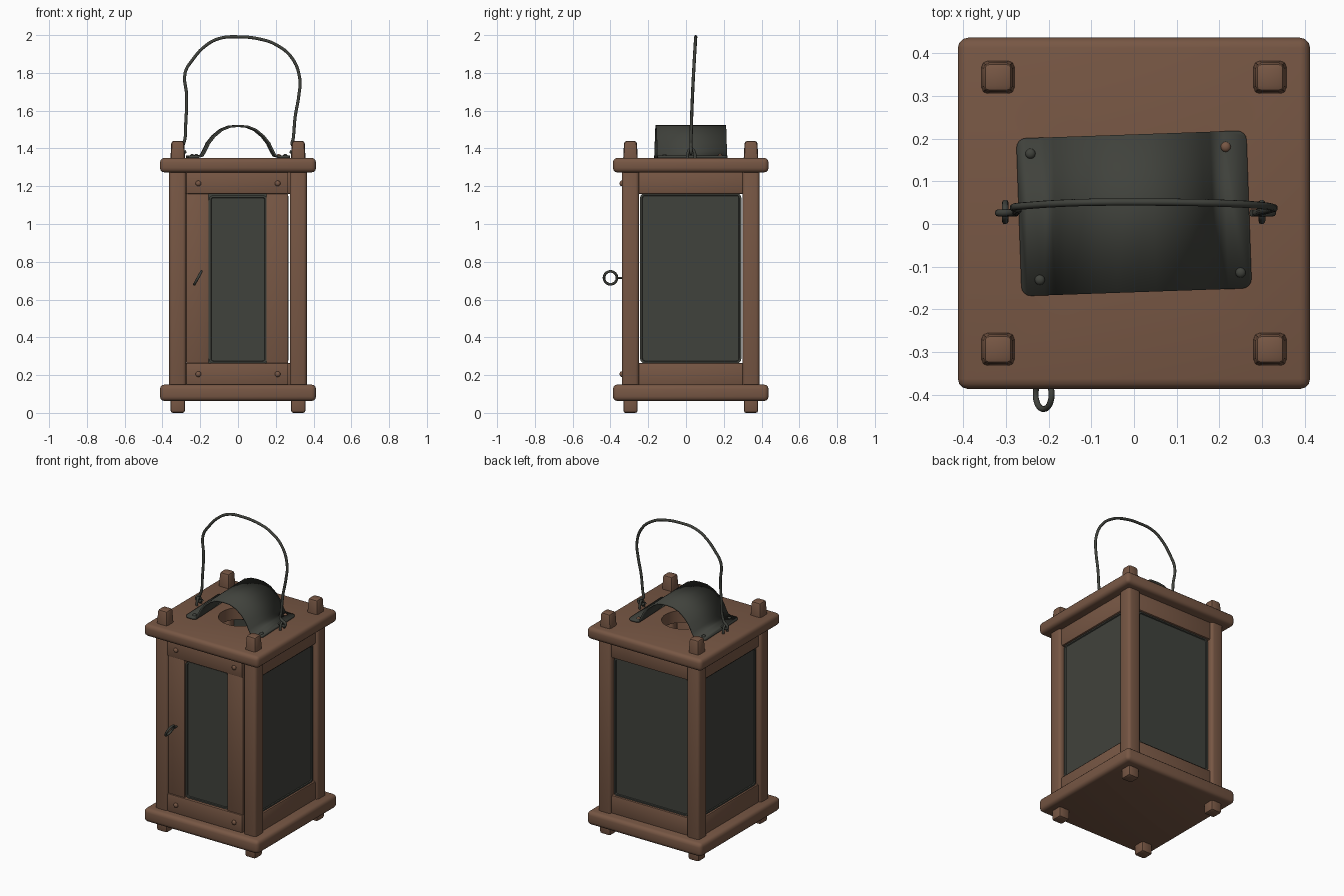
import bpy, bmesh, math
from mathutils import Matrix, Vector

if "Cube" in bpy.data.objects:
    bpy.data.objects.remove(bpy.data.objects["Cube"])

CY = 0.025  # body centre in y


def material(name, rgb):
    m = bpy.data.materials.new(name)
    m.diffuse_color = (*rgb, 1)
    m.use_nodes = True
    m.node_tree.nodes["Principled BSDF"].inputs["Base Color"].default_value = m.diffuse_color
    return m


WOOD = material("brown_wood", (0.185, 0.095, 0.058))
METAL = material("dark_metal", (0.051, 0.054, 0.045))


def finish(name, bm, mat, matrix=None, angle=40):
    bmesh.ops.recalc_face_normals(bm, faces=bm.faces)
    me = bpy.data.meshes.new(name)
    bm.to_mesh(me)
    bm.free()
    me.materials.append(mat)
    ob = bpy.data.objects.new(name, me)
    bpy.context.collection.objects.link(ob)
    if matrix:
        ob.matrix_world = matrix
    smooth(ob, angle)
    return ob


def smooth(ob, angle=40):
    bpy.ops.object.select_all(action='DESELECT')
    ob.select_set(True)
    bpy.context.view_layer.objects.active = ob
    bpy.ops.object.shade_smooth_by_angle(angle=math.radians(angle))


def box_mesh(lo, hi):
    lo, hi = Vector(lo), Vector(hi)
    bm = bmesh.new()
    bmesh.ops.create_cube(bm, size=1)
    for v in bm.verts:
        v.co = (lo + hi) / 2 + v.co * (hi - lo)
    return bm


def box(name, lo, hi, bevel=0.008, seg=2, mat=WOOD, matrix=None, taper=1.0):
    bm = box_mesh(lo, hi)
    mid = (Vector(lo) + Vector(hi)) / 2
    for v in bm.verts:
        if v.co.z > mid.z:
            v.co.x = mid.x + (v.co.x - mid.x) * taper
            v.co.y = mid.y + (v.co.y - mid.y) * taper
    bmesh.ops.bevel(bm, geom=bm.edges[:], offset=bevel, segments=seg, profile=0.5, affect='EDGES')
    return finish(name, bm, mat, matrix)


def pane(name, half, z0, z1, y, matrix):
    # rounded plate with a raised metal rim
    bm = box_mesh((-half, y, z0), (half, y + 0.02, z1))
    corners = [e for e in bm.edges if abs(e.verts[0].co.y - e.verts[1].co.y) > 0.01]
    bmesh.ops.bevel(bm, geom=corners, offset=0.025, segments=4, profile=0.5, affect='EDGES')
    bm.normal_update()
    front = [f for f in bm.faces if f.normal.y < -0.9]
    bmesh.ops.inset_region(bm, faces=front, thickness=0.011, depth=0)
    bmesh.ops.inset_region(bm, faces=front, thickness=0.003, depth=-0.006)
    finish(name, bm, METAL, matrix)


def nail(name, loc, normal, mat, r=0.012):
    bm = bmesh.new()
    bmesh.ops.create_uvsphere(bm, u_segments=12, v_segments=8, radius=r)
    bmesh.ops.scale(bm, vec=(1, 1, 0.7), verts=bm.verts)
    rot = Vector(normal).to_track_quat('Z', 'Y').to_matrix().to_4x4()
    finish(name, bm, mat, Matrix.Translation(loc) @ rot, 60)


def wire(name, pts, radius, cyclic=False):
    cu = bpy.data.curves.new(name, 'CURVE')
    cu.dimensions = '3D'
    cu.bevel_depth, cu.bevel_resolution, cu.resolution_u = radius, 3, 5
    cu.use_fill_caps = True
    sp = cu.splines.new('BEZIER')
    sp.bezier_points.add(len(pts) - 1)
    for b, p in zip(sp.bezier_points, pts):
        b.co = p
        b.handle_left_type = b.handle_right_type = 'AUTO'
    sp.use_cyclic_u = cyclic
    cu.materials.append(METAL)
    ob = bpy.data.objects.new(name, cu)
    bpy.context.collection.objects.link(ob)
    bpy.ops.object.select_all(action='DESELECT')
    ob.select_set(True)
    bpy.context.view_layer.objects.active = ob
    bpy.ops.object.convert(target='MESH')
    smooth(bpy.context.object, 60)


# base and top slabs
box("base_slab", (-0.413, CY - 0.412, 0.063), (0.413, CY + 0.412, 0.15), 0.024, 3)
top = box("top_slab", (-0.413, CY - 0.412, 1.273), (0.413, CY + 0.412, 1.35), 0.024, 3)

# round vent hole through the top slab
bm = bmesh.new()
bmesh.ops.create_cone(bm, cap_ends=True, segments=40, radius1=0.13, radius2=0.13, depth=0.4)
cutter = finish("vent_cutter", bm, WOOD, Matrix.Translation((0, CY, 1.31)))
cutter.hide_render = True
mod = top.modifiers.new("vent", 'BOOLEAN')
mod.operation, mod.object = 'DIFFERENCE', cutter
bpy.context.view_layer.objects.active = top
bpy.ops.object.modifier_apply(modifier="vent")
bpy.data.objects.remove(cutter)
smooth(top)

# corner posts with feet and tenon tops
for sx in (-1, 1):
    for sy in (-1, 1):
        x, y = sx * 0.319, CY + sy * 0.319
        box("corner_post", (x - 0.045, y - 0.045, 0.13), (x + 0.045, y + 0.045, 1.29), 0.018, 3)
        box("post_foot", (x - 0.038, y - 0.038, 0), (x + 0.038, y + 0.038, 0.1), 0.012)
        box("post_top", (x - 0.041, y - 0.041, 1.3), (x + 0.041, y + 0.041, 1.44), 0.014, 2, taper=0.82)

# rails and panes on the right, back and left
for i, side in enumerate(("right", "back", "left"), 1):
    m = Matrix.Translation((0, CY, 0)) @ Matrix.Rotation(i * math.pi / 2, 4, 'Z')
    box(side + "_bottom_rail", (-0.285, -0.348, 0.14), (0.285, -0.30, 0.265), matrix=m)
    box(side + "_top_rail", (-0.285, -0.348, 1.16), (0.285, -0.30, 1.28), matrix=m)
    pane(side + "_pane", 0.268, 0.262, 1.163, -0.336, m)

# front door
m = Matrix.Translation((0, CY, 0))
box("door_bottom_rail", (-0.274, -0.362, 0.148), (0.266, -0.315, 0.264), 0.006, matrix=m)
box("door_top_rail", (-0.274, -0.362, 1.16), (0.266, -0.315, 1.275), 0.006, matrix=m)
box("door_left_stile", (-0.274, -0.354, 0.26), (-0.155, -0.31, 1.165), 0.006, matrix=m)
box("door_right_stile", (0.15, -0.354, 0.26), (0.266, -0.31, 1.165), 0.006, matrix=m)
pane("door_pane", 0.155, 0.262, 1.152, -0.345, m)
for x in (-0.21, 0.21):
    for z in (0.205, 1.215):
        nail("door_peg", (x, -0.341, z), (0, -1, 0), WOOD, 0.015)

# ring pull on the door
tilt = math.radians(30)
c = Vector((-0.212, -0.40, 0.715))
ring = []
for k in range(12):
    a = k * math.tau / 12
    h = 0.034 * math.sin(a)
    ring.append(c + Vector((h * math.sin(tilt) * 1.1, 0.034 * math.cos(a), h)))
wire("ring_pull", ring, 0.007, True)
wire("ring_stem", [(-0.212, -0.32, 0.715), (-0.212, -0.345, 0.715), (-0.212, -0.367, 0.715)], 0.006)

# bent sheet metal hood over the vent
half = [(0.27, 1.356), (0.215, 1.356), (0.193, 1.362), (0.18, 1.385), (0.16, 1.427), (0.13, 1.465),
        (0.09, 1.498), (0.045, 1.516)]
prof = [(-x, z) for x, z in half] + [(0, 1.519)] + half[::-1]
bm = bmesh.new()
rows = [[bm.verts.new((x, y, z)) for x, z in prof] for y in (-0.185, 0.185)]
for i in range(len(prof) - 1):
    bm.faces.new((rows[0][i], rows[0][i + 1], rows[1][i + 1], rows[1][i]))
corners = [rows[a][b] for a in (0, 1) for b in (0, -1)]
bmesh.ops.bevel(bm, geom=corners, offset=0.022, segments=4, profile=0.5, affect='VERTICES')
hood = finish("vent_hood", bm, METAL, Matrix.Translation((0, CY, 0)) @ Matrix.Rotation(math.radians(2), 4, 'Z'))
sol = hood.modifiers.new("thickness", 'SOLIDIFY')
sol.thickness, sol.offset = 0.011, 0
for x, y, mat in ((-0.243, 0.165, METAL), (0.215, 0.181, WOOD), (-0.221, -0.131, METAL), (0.25, -0.114, METAL)):
    nail("hood_nail", (x, y, 1.362), (0, 0, 1), mat)

# wire handle with hooked ends and its two staples
path = [(-0.275, 1.385), (-0.30, 1.372), (-0.318, 1.385), (-0.29, 1.42), (-0.276, 1.55), (-0.272, 1.68),
        (-0.28, 1.80), (-0.24, 1.87), (-0.17, 1.945), (-0.10, 1.982), (0, 1.991), (0.12, 1.978),
        (0.20, 1.95), (0.285, 1.88), (0.327, 1.77), (0.322, 1.68), (0.303, 1.57), (0.292, 1.45),
        (0.287, 1.42), (0.325, 1.385), (0.30, 1.372), (0.275, 1.385)]
wire("carry_handle", [(x, 0.026 + 0.026 * max(0, (z - 1.4) / 0.6) ** 1.5, z) for x, z in path], 0.0085)
for x in (-0.302, 0.3):
    wire("handle_staple", [(x, 0.008, 1.34), (x, 0.01, 1.375), (x, 0.028, 1.398), (x, 0.046, 1.375),
                           (x, 0.048, 1.34)], 0.008)
